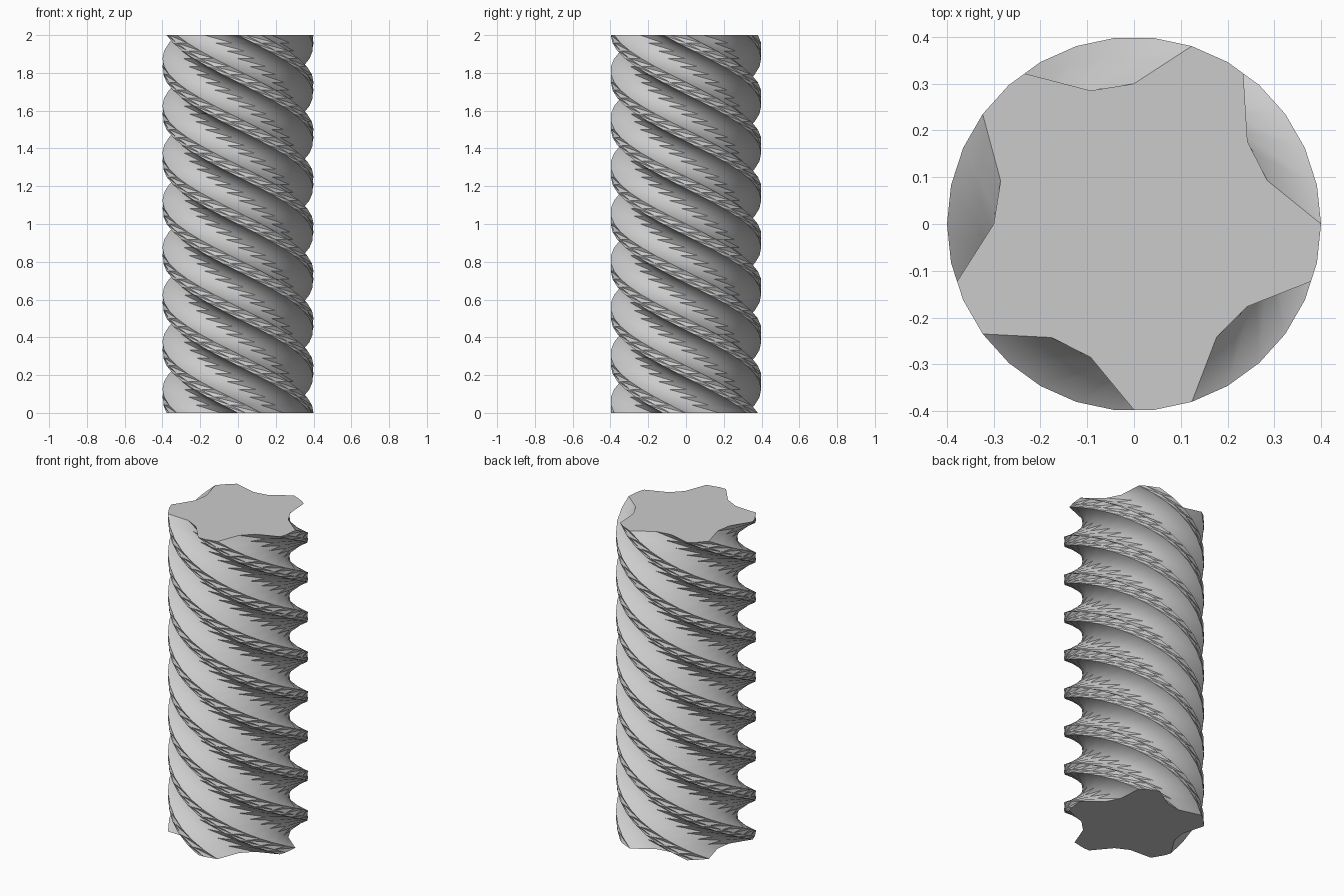
import bpy
import bmesh
from math import cos, sin, radians, pi

cube = bpy.data.objects.get("Cube")
if cube:
    bpy.data.objects.remove(cube, do_unlink=True)

HEIGHT = 2.0
RADIUS = 0.4
ROOT = 0.3
LOBES = 5
SLICES = 48
STEP = radians(-12)          # twist of each slice


def lobed_profile():
    """One groove and one crest per lobe, as (angle, radius) pairs."""
    flat = RADIUS * cos(radians(6))
    lobe = [(0, RADIUS), (18, ROOT), (36, ROOT), (54, flat), (60, RADIUS)]
    return [(radians(a) + i * 2 * pi / LOBES, r)
            for i in range(LOBES) for a, r in lobe]


def twisted_extrusion(name, profile, material):
    bm = bmesh.new()
    rings = []
    for k in range(SLICES + 1):
        z = HEIGHT * k / SLICES
        rings.append([bm.verts.new((r * cos(a + k * STEP), r * sin(a + k * STEP), z))
                      for a, r in profile])
    # Helical sides, each quad split along its long diagonal
    n = len(profile)
    for low, high in zip(rings, rings[1:]):
        for i in range(n):
            j = (i + 1) % n
            bm.faces.new((low[i], low[j], high[i]))
            bm.faces.new((low[j], high[j], high[i]))
    # Flat end caps
    bm.faces.new(rings[0][::-1])
    bm.faces.new(rings[-1])
    mesh = bpy.data.meshes.new(name)
    bm.to_mesh(mesh)
    bm.free()
    mesh.materials.append(material)
    obj = bpy.data.objects.new(name, mesh)
    bpy.context.collection.objects.link(obj)
    return obj


# Plain grey material
grey = bpy.data.materials.new("light_grey")
grey.use_nodes = True
colour = (0.6, 0.6, 0.6, 1.0)
grey.diffuse_color = colour
grey.node_tree.nodes["Principled BSDF"].inputs["Base Color"].default_value = colour

# Twisted column with five helical grooves
column = twisted_extrusion("twisted_column", lobed_profile(), grey)
bpy.ops.object.select_all(action='DESELECT')
column.select_set(True)
bpy.context.view_layer.objects.active = column
bpy.ops.object.shade_smooth_by_angle(angle=radians(30))
